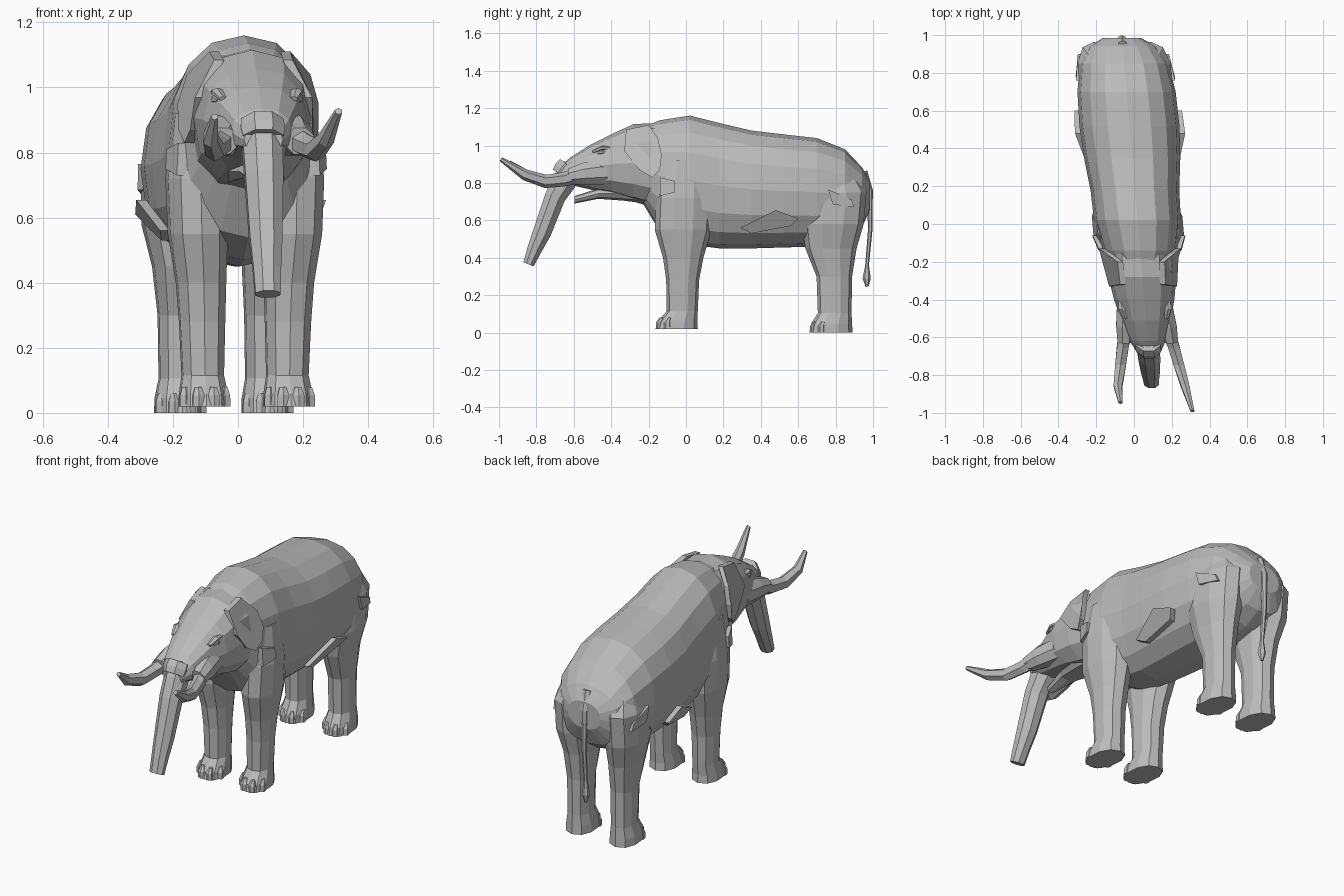
import bpy, bmesh, math
from mathutils import Vector

grey = bpy.data.materials.new("stone grey")
grey.diffuse_color = (0.5, 0.5, 0.5, 1)


def finish(name, bm):
    """Skew the part along the animal's slightly turned axis and make an object."""
    for v in bm.verts:
        v.co.x += 0.02 - 0.085 * v.co.y
    bmesh.ops.recalc_face_normals(bm, faces=bm.faces)
    me = bpy.data.meshes.new(name)
    bm.to_mesh(me)
    bm.free()
    me.materials.append(grey)
    ob = bpy.data.objects.new(name, me)
    bpy.context.collection.objects.link(ob)
    return ob


def loft(name, rings, n=10, power=2.0, phase=0.5):
    """rings: (centre, u vector, v vector), joined by quads and capped."""
    bm = bmesh.new()
    loops = []
    for c, u, v in rings:
        loop = []
        for i in range(n):
            a = 2 * math.pi * (i + phase) / n
            p, q = math.cos(a), math.sin(a)
            p = math.copysign(abs(p) ** (2 / power), p)
            q = math.copysign(abs(q) ** (2 / power), q)
            loop.append(bm.verts.new(Vector(c) + Vector(u) * p + Vector(v) * q))
        loops.append(loop)
    for a, b in zip(loops, loops[1:]):
        for i in range(n):
            j = (i + 1) % n
            bm.faces.new((a[i], a[j], b[j], b[i]))
    bm.faces.new(loops[0])
    bm.faces.new(loops[-1])
    return finish(name, bm)


def sections(name, rows, n, power):
    """rows: y, half width, top, bottom"""
    return loft(name, [((0, y, (t + b) / 2), (w, 0, 0), (0, 0, (t - b) / 2))
                       for y, w, t, b in rows], n, power, 0)


def tube(name, rows, n=6):
    """rows: x, y, z, half width, half depth along a path"""
    pts = [Vector(r[:3]) for r in rows]
    rings = []
    for i, r in enumerate(rows):
        t = pts[min(i + 1, len(pts) - 1)] - pts[max(i - 1, 0)]
        v = Vector((0, -t.z, t.y)).normalized()
        rings.append((pts[i], (r[3], 0, 0), v * r[4]))
    return loft(name, rings, n)


def plate(name, pts, depth):
    """Thin sheet from 3D outline points"""
    bm = bmesh.new()
    a = [bm.verts.new(p) for p in pts]
    b = [bm.verts.new((p[0] - depth, p[1], p[2])) for p in pts]
    bm.faces.new(a)
    bm.faces.new(b[::-1])
    for i in range(len(a)):
        j = (i + 1) % len(a)
        bm.faces.new((a[i], b[i], b[j], a[j]))
    return finish(name, bm)


# torso
sections("body", [
    (-0.23, 0.14, 1.10, 0.69), (-0.14, 0.195, 1.135, 0.54),
    (0.02, 0.23, 1.16, 0.47), (0.18, 0.235, 1.12, 0.45),
    (0.35, 0.255, 1.08, 0.45), (0.52, 0.265, 1.06, 0.455),
    (0.70, 0.26, 1.04, 0.46), (0.85, 0.235, 0.98, 0.50),
    (0.94, 0.18, 0.885, 0.56), (0.985, 0.10, 0.81, 0.66)], 16, 2.3)

# head and lower jaw
sections("head", [
    (-0.14, 0.18, 1.12, 0.66), (-0.28, 0.18, 1.115, 0.70),
    (-0.40, 0.16, 1.06, 0.74), (-0.51, 0.13, 1.005, 0.765),
    (-0.62, 0.095, 0.935, 0.79), (-0.685, 0.06, 0.88, 0.80)], 12, 2.3)
sections("lower_jaw", [
    (-0.22, 0.10, 0.80, 0.69), (-0.33, 0.085, 0.78, 0.705),
    (-0.47, 0.055, 0.77, 0.715), (-0.595, 0.025, 0.73, 0.69)], 8, 2.2)

# trunk
tube("trunk", [
    (0, -0.60, 0.88, 0.066, 0.07), (0, -0.65, 0.81, 0.066, 0.07),
    (0, -0.70, 0.725, 0.063, 0.06), (0, -0.77, 0.535, 0.054, 0.053),
    (0, -0.812, 0.44, 0.046, 0.042), (0, -0.842, 0.365, 0.042, 0.032)], 8)
tube("trunk_fold", [
    (0, -0.625, 0.89, 0.07, 0.065), (0, -0.645, 0.865, 0.074, 0.07),
    (0, -0.66, 0.84, 0.068, 0.066)], 8)

# tail with tuft
tube("tail", [
    (0, 0.95, 0.86, 0.025, 0.02), (0, 0.983, 0.76, 0.022, 0.016),
    (0, 0.985, 0.55, 0.014, 0.012), (0, 0.968, 0.36, 0.011, 0.01),
    (0, 0.966, 0.29, 0.02, 0.022), (0, 0.968, 0.245, 0.008, 0.008)], 6)

for side, s in (("right", 1), ("left", -1)):
    # legs: x, y, z, half width, half depth
    legs = {
        "front_leg": [
            (0.13, -0.05, 0.02, 0.078, 0.113), (0.13, -0.045, 0.06, 0.076, 0.105),
            (0.13, -0.02, 0.115, 0.066, 0.083), (0.132, -0.018, 0.28, 0.072, 0.088),
            (0.135, -0.015, 0.40, 0.078, 0.108), (0.145, -0.015, 0.55, 0.092, 0.152),
            (0.148, -0.01, 0.72, 0.096, 0.15), (0.13, 0.0, 0.92, 0.09, 0.13)],
        "hind_leg": [
            (0.134, 0.775, 0.0, 0.078, 0.116), (0.134, 0.778, 0.045, 0.077, 0.11),
            (0.133, 0.795, 0.105, 0.064, 0.09), (0.133, 0.793, 0.30, 0.067, 0.095),
            (0.138, 0.775, 0.45, 0.08, 0.137), (0.15, 0.785, 0.58, 0.10, 0.165),
            (0.15, 0.80, 0.75, 0.10, 0.165), (0.12, 0.78, 0.90, 0.07, 0.10)]}
    for name, rows in legs.items():
        loft(f"{side}_{name}", [((s * x, y, z), (w, 0, 0), (0, d, 0))
                                for x, y, z, w, d in rows], 10, 2.2)
        # toenails around the front of the foot
        x0, y0, z0, w, d = rows[0]
        for k, ang in enumerate((-60, -20, 20, 60)):
            a = math.radians(ang)
            cx, cy = s * x0 + 0.88 * w * math.sin(a), y0 - 0.86 * d * math.cos(a)
            loft(f"{side}_{name}_toe_{k + 1}", [
                ((cx, cy, z0), (0.021, 0, 0), (0, 0.02, 0)),
                ((cx, cy, z0 + 0.035), (0.02, 0, 0), (0, 0.019, 0)),
                ((cx, cy + 0.01, z0 + 0.06), (0.011, 0, 0), (0, 0.01, 0))], 6)

    # tusk socket and tusk; the left tusk ends a little shorter
    tube(side + "_tusk_socket", [
        (s * 0.09, -0.42, 0.86, 0.06, 0.075), (s * 0.105, -0.54, 0.85, 0.06, 0.065),
        (s * 0.118, -0.625, 0.835, 0.046, 0.045)], 8)
    tip = (0.205, -0.99, 0.927) if s > 0 else (-0.172, -0.945, 0.91)
    tube(side + "_tusk", [
        (s * 0.11, -0.56, 0.845, 0.042, 0.042), (s * 0.135, -0.65, 0.82, 0.036, 0.038),
        (s * 0.155, -0.75, 0.808, 0.033, 0.036), (s * 0.178, -0.86, 0.843, 0.026, 0.03),
        (*tip, 0.012, 0.012)], 6)

    # ear lying against the head
    plate(side + "_ear", [(s * x, y, z) for x, y, z in (
        (0.12, -0.32, 1.085), (0.125, -0.20, 1.11), (0.19, -0.15, 1.04),
        (0.217, -0.13, 0.95), (0.215, -0.14, 0.87), (0.20, -0.18, 0.83),
        (0.188, -0.25, 0.87), (0.18, -0.33, 0.97))], s * 0.03)

    # eye and brow
    tube(side + "_eye", [
        (s * 0.122, -0.425, 0.965, 0.012, 0.008), (s * 0.126, -0.45, 0.965, 0.016, 0.014),
        (s * 0.118, -0.475, 0.96, 0.01, 0.008)], 6)
    tube(side + "_brow", [
        (s * 0.125, -0.40, 0.985, 0.014, 0.008), (s * 0.122, -0.45, 0.987, 0.02, 0.012),
        (s * 0.108, -0.50, 0.965, 0.014, 0.008)], 6)

    # loose skin folds on shoulder, flank and hip
    plate(side + "_shoulder_fold", [(s * x, y, z) for x, y, z in (
        (0.215, -0.14, 0.83), (0.245, -0.06, 0.81), (0.248, -0.06, 0.75),
        (0.22, -0.14, 0.73))], s * 0.03)
    plate(side + "_flank_fold", [(s * x, y, z) for x, y, z in (
        (0.235, 0.29, 0.56), (0.292, 0.48, 0.655), (0.285, 0.60, 0.61),
        (0.25, 0.56, 0.57), (0.225, 0.35, 0.53))], s * 0.03)
    plate(side + "_hip_fold", [(s * x, y, z) for x, y, z in (
        (0.262, 0.76, 0.765), (0.245, 0.885, 0.71), (0.24, 0.90, 0.67),
        (0.262, 0.785, 0.685))], s * 0.03)
